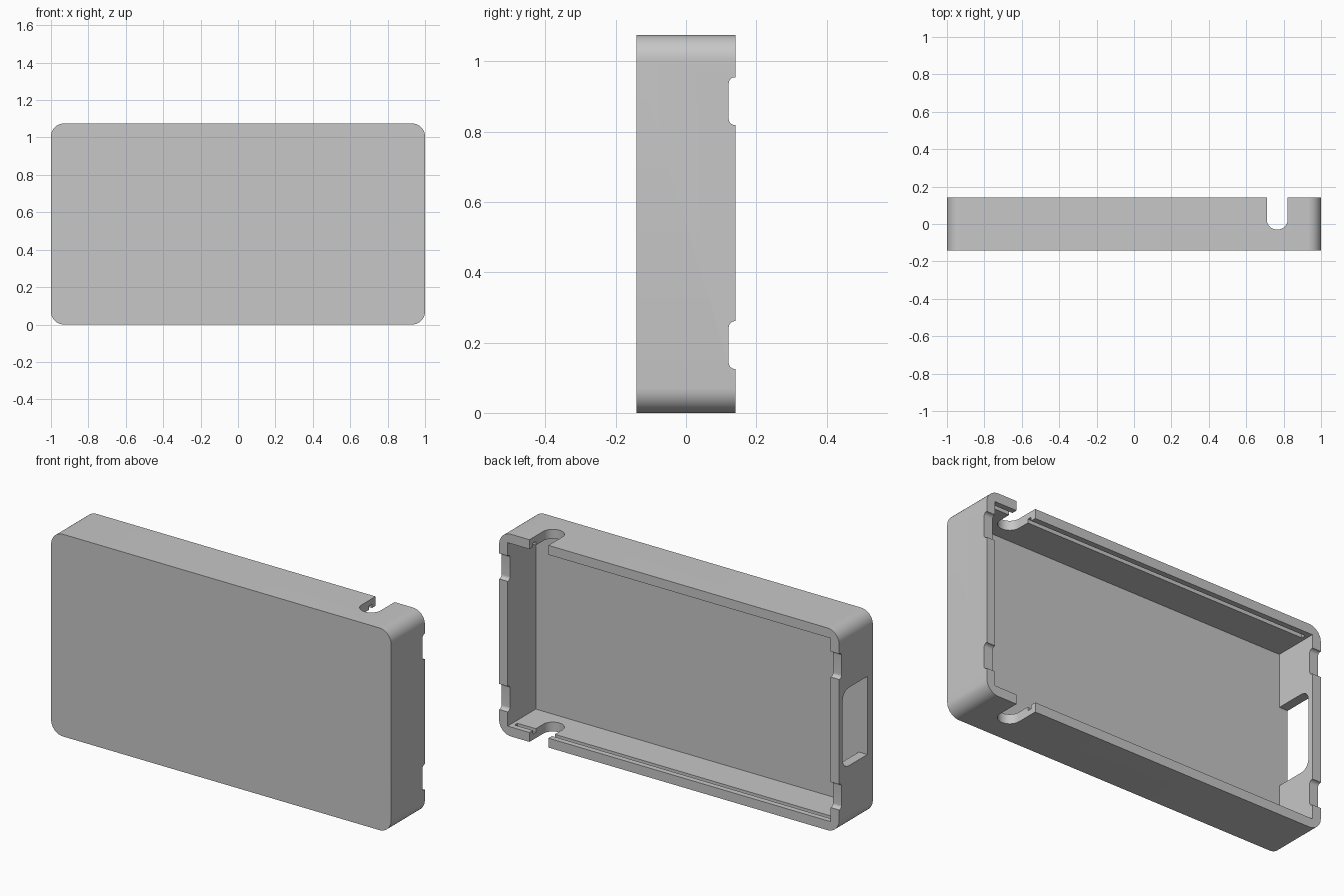
import bpy, bmesh
from math import cos, sin, pi
from mathutils import Vector

W, D, H = 2.0, 0.283, 1.075      # overall size
WALL = 0.05
BACK = D / 2                     # open rim side
FLOOR = -0.095                   # inner floor level

cube = bpy.data.objects.get("Cube")
if cube:
    bpy.data.objects.remove(cube, do_unlink=True)

grey = bpy.data.materials.new("light grey plastic")
grey.use_nodes = True
colour = (0.57, 0.57, 0.57, 1)
grey.diffuse_color = colour
grey.node_tree.nodes["Principled BSDF"].inputs["Base Color"].default_value = colour


def rounded(u0, u1, v0, v1, radii, steps=10):
    """Rectangle outline; radii start at low u, low v and run anticlockwise."""
    points = []
    corners = [(u0, v0, 1, 1), (u1, v0, -1, 1), (u1, v1, -1, -1), (u0, v1, 1, -1)]
    for i, ((u, v, su, sv), r) in enumerate(zip(corners, radii)):
        if r == 0:
            points.append((u, v))
            continue
        for k in range(steps + 1):
            a = pi + i * pi / 2 + k * pi / 2 / steps
            points.append((u + su * r + r * cos(a), v + sv * r + r * sin(a)))
    return points


def prism(name, outline, axis, start, end):
    """Extrude an outline along x, y or z."""
    place = {"x": lambda u, v: (start, u, v),
             "y": lambda u, v: (u, start, v),
             "z": lambda u, v: (u, v, start)}[axis]
    bm = bmesh.new()
    face = bm.faces.new([bm.verts.new(place(u, v)) for u, v in outline])
    ext = bmesh.ops.extrude_face_region(bm, geom=[face])
    move = Vector([(end - start) * (axis == a) for a in "xyz"])
    bmesh.ops.translate(bm, vec=move, verts=[g for g in ext["geom"] if isinstance(g, bmesh.types.BMVert)])
    bmesh.ops.recalc_face_normals(bm, faces=bm.faces)
    mesh = bpy.data.meshes.new(name)
    bm.to_mesh(mesh)
    bm.free()
    obj = bpy.data.objects.new(name, mesh)
    bpy.context.collection.objects.link(obj)
    return obj


# Rounded tray body
case = prism("case_shell", rounded(-W / 2, W / 2, 0, H, [0.07] * 4), "y", -BACK, BACK)
case.data.materials.append(grey)

cutters = []


def cut(name, outline, axis, start, end):
    cutters.append(prism(name, outline, axis, start, end))


sharp = [0] * 4

# Inner cavity
cut("cavity_cutter", rounded(-W / 2 + WALL, W / 2 - WALL, WALL, H - WALL, sharp),
    "y", FLOOR, BACK + 0.1)

# Snap grooves and cable slots in the top and bottom walls
for side, low, high in (("bottom", -0.1, 0.1), ("top", H - 0.1, H + 0.1)):
    cut(side + "_slot_cutter", rounded(0.71, 0.822, -0.03, BACK + 0.1, [0.055, 0.055, 0, 0]),
        "z", low, high)
for side, low, high in (("bottom", 0.03, 0.1), ("top", H - 0.1, H - 0.03)):
    cut(side + "_groove_cutter", rounded(-0.93, 0.93, 0.088, 0.112, sharp), "z", low, high)

# Shallow rim notches in both end walls
for side, low, high in (("right", -1.1, -0.9), ("left", 0.9, 1.1)):
    for level, z in (("lower", 0.193), ("upper", H - 0.188)):
        cut(side + "_" + level + "_notch_cutter",
            rounded(BACK - 0.02, BACK + 0.1, z - 0.068, z + 0.068, [0.018, 0, 0, 0.018]),
            "x", low, high)

# Port window in the right end wall
cut("port_window_cutter", rounded(FLOOR, 0.112, 0.33, 0.745, [0, 0.05, 0.05, 0]), "x", -1.1, -0.9)

for cutter in cutters:
    cutter.hide_render = True
    cutter.hide_viewport = True
    mod = case.modifiers.new(cutter.name, "BOOLEAN")
    mod.operation = "DIFFERENCE"
    mod.solver = "EXACT"
    mod.object = cutter

# Bake the cuts, then smooth the rounded corners only
bpy.context.view_layer.update()
graph = bpy.context.evaluated_depsgraph_get()
baked = bpy.data.meshes.new_from_object(case.evaluated_get(graph))
case.modifiers.clear()
case.data = baked
for cutter in cutters:
    bpy.data.objects.remove(cutter, do_unlink=True)

bpy.ops.object.select_all(action="DESELECT")
case.select_set(True)
bpy.context.view_layer.objects.active = case
bpy.ops.object.shade_smooth_by_angle(angle=pi / 6)
